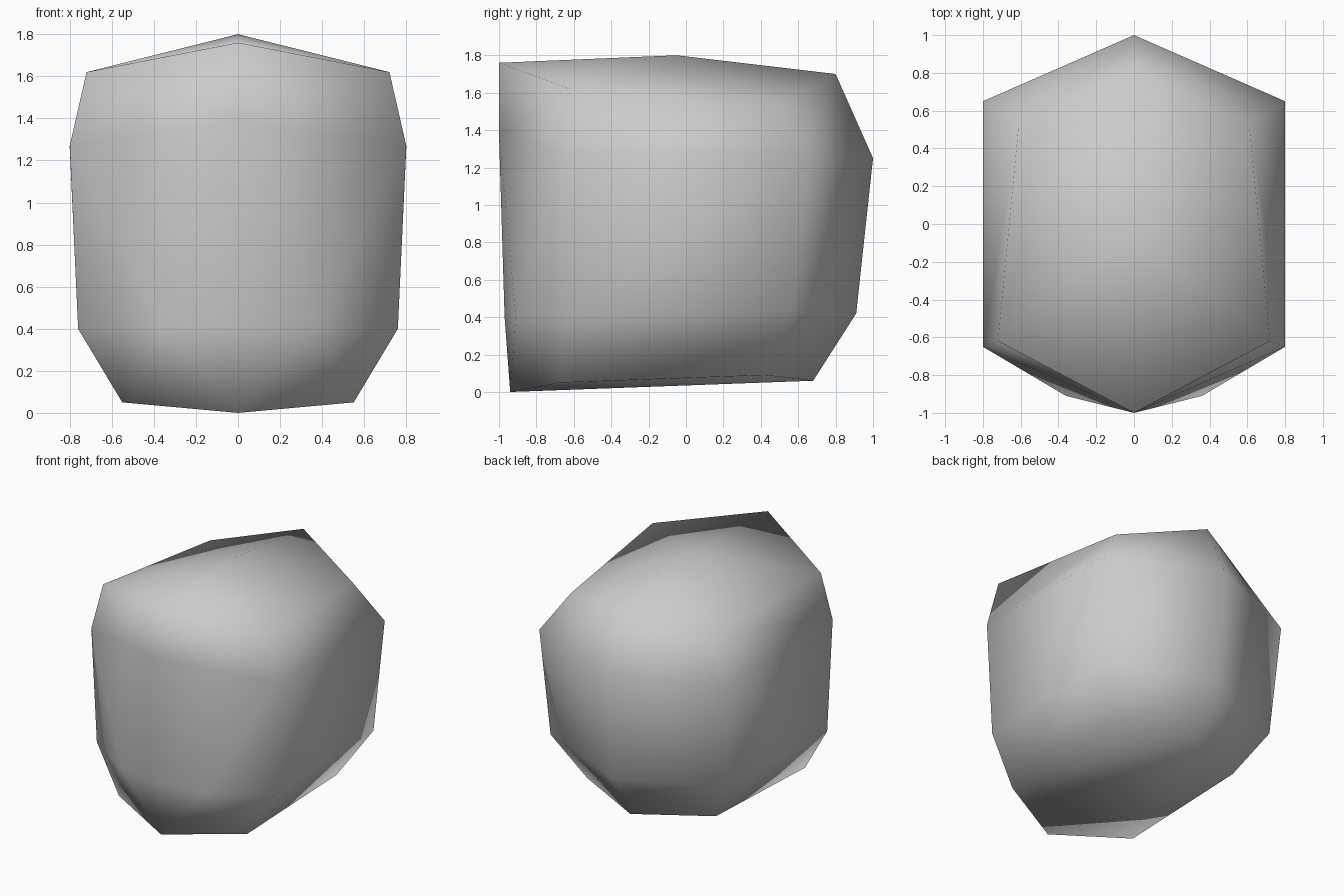
import bpy
import bmesh

# Remove the default cube
cube = bpy.data.objects.get("Cube")
if cube:
    bpy.data.objects.remove(cube, do_unlink=True)

# Plain grey material
grey = bpy.data.materials.new("plain_grey")
grey.use_nodes = True
colour = (0.6, 0.6, 0.6, 1)
grey.diffuse_color = colour
grey.node_tree.nodes["Principled BSDF"].inputs["Base Color"].default_value = colour

# Half rings, bottom to top: front middle, front corner, back corner, back middle
RINGS = [
    [(0, -0.94, 0), (0.55, -0.67, 0.05), (0.55, 0.42, 0.09), (0, 0.68, 0.06)],
    [(0, -0.97, 0.4), (0.76, -0.64, 0.4), (0.76, 0.57, 0.43), (0, 0.91, 0.42)],
    [(0, -1, 1.38), (0.8, -0.65, 1.27), (0.8, 0.65, 1.26), (0, 1, 1.25)],
    [(0, -1, 1.76), (0.72, -0.62, 1.62), (0.61, 0.53, 1.55), (0, 0.8, 1.7)],
]

bm = bmesh.new()
base, low, high, crown = rings = [[bm.verts.new(p) for p in ring] for ring in RINGS]
chin = bm.verts.new((0.36, -0.91, 0.4))
peak = bm.verts.new((0, -0.05, 1.8))

# Side and back walls, plus the upper front panel
for lower, upper in zip(rings, rings[1:]):
    for i in range(3):
        if i == 0 and lower is not crown and upper is not crown:
            continue
        bm.faces.new((lower[i], lower[i + 1], upper[i + 1], upper[i]))

# Lower front panels meeting at the chin corner
bm.faces.new((base[0], base[1], chin, low[0]))
bm.faces.new((base[1], low[1], chin))
bm.faces.new((low[0], chin, high[0]))
bm.faces.new((chin, low[1], high[1], high[0]))

# Top fan and underside
for a, b in zip(crown, crown[1:]):
    bm.faces.new((a, b, peak))
bm.faces.new(reversed(base))

for face in bm.faces:
    face.smooth = True
mesh = bpy.data.meshes.new("rounded_block")
bm.to_mesh(mesh)
bm.free()
mesh.materials.append(grey)

# Mirror the half into the whole block
block = bpy.data.objects.new("rounded_block", mesh)
bpy.context.collection.objects.link(block)
mirror = block.modifiers.new("Mirror", 'MIRROR')
mirror.use_clip = True
mirror.merge_threshold = 0.001
